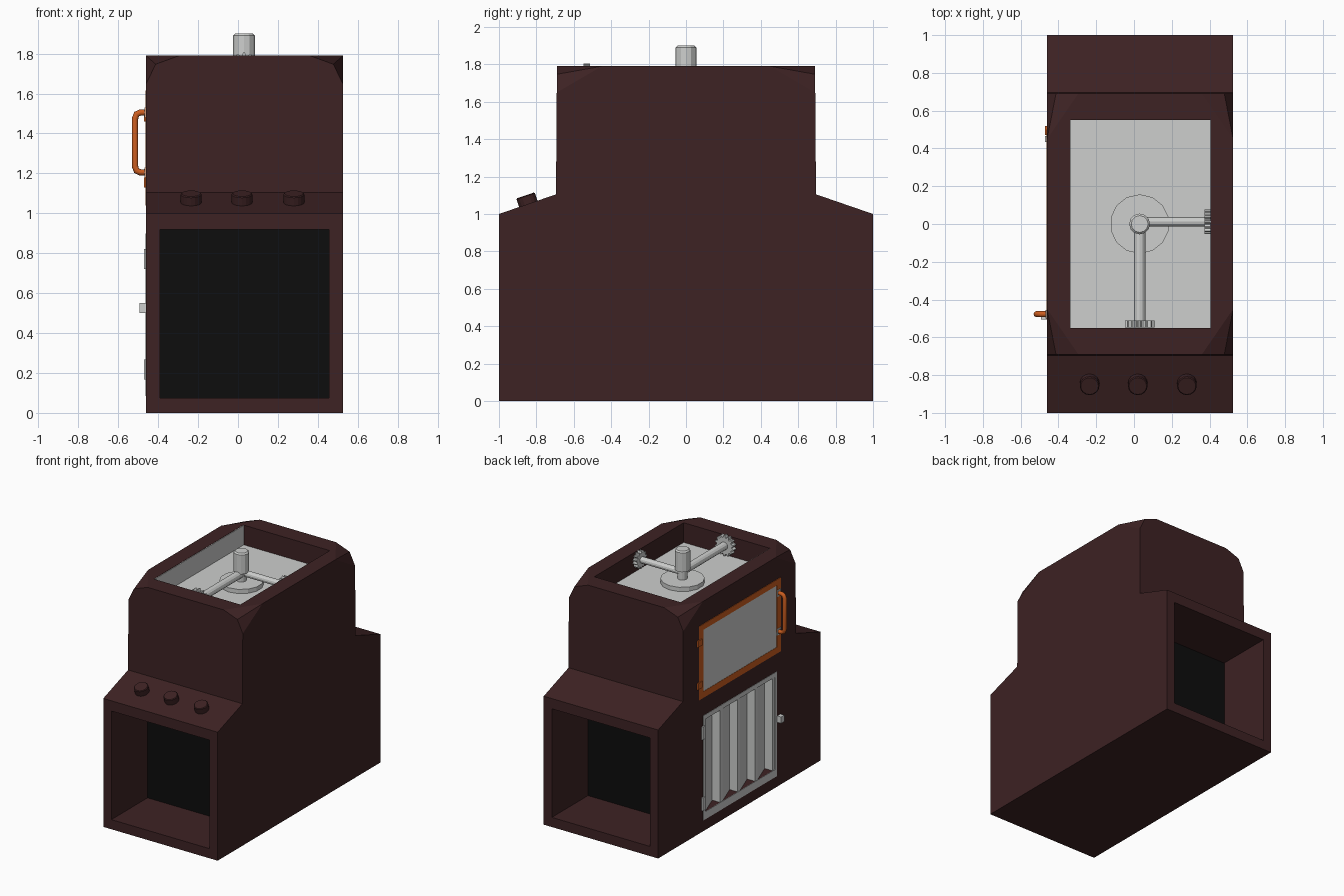
import bpy, bmesh, math
from mathutils import Vector

if "Cube" in bpy.data.objects:
    bpy.data.objects.remove(bpy.data.objects["Cube"])


def material(name, r, g, b):
    m = bpy.data.materials.new(name)
    m.diffuse_color = (r, g, b, 1)
    m.use_nodes = True
    m.node_tree.nodes["Principled BSDF"].inputs["Base Color"].default_value = m.diffuse_color
    return m


BROWN = material("dark_brown", .047, .016, .017)
BLACK = material("black", .004, .004, .004)
SILVER = material("silver", .61, .62, .61)
ORANGE = material("orange", .60, .11, .014)
X0, X1, XC = -.46, .525, .0325


def finish(name, bm, mat):
    bmesh.ops.recalc_face_normals(bm, faces=bm.faces[:])
    me = bpy.data.meshes.new(name)
    bm.to_mesh(me)
    bm.free()
    ob = bpy.data.objects.new(name, me)
    bpy.context.collection.objects.link(ob)
    me.materials.append(mat)
    return ob


def box(name, x, y, z, mat):
    bm = bmesh.new()
    bmesh.ops.create_cube(bm, size=1)
    for v in bm.verts:
        v.co = [(a + b) / 2 + c * (b - a) for (a, b), c in zip((x, y, z), v.co)]
    return finish(name, bm, mat)


def prism(name, points, offset, mat):
    """Extrude a closed outline of 3D points by an offset."""
    bm = bmesh.new()
    f = bm.faces.new([bm.verts.new(p) for p in points])
    g = bmesh.ops.extrude_face_region(bm, geom=[f])
    bmesh.ops.translate(bm, vec=offset, verts=[v for v in g["geom"] if isinstance(v, bmesh.types.BMVert)])
    return finish(name, bm, mat)


def rod(name, a, b, r, mat, sides=12, bevel=0):
    a, b = Vector(a), Vector(b)
    bm = bmesh.new()
    bmesh.ops.create_cone(bm, cap_ends=True, segments=sides, radius1=r, radius2=r, depth=(b - a).length)
    if bevel:
        top = [e for e in bm.edges if all(v.co.z > 0 for v in e.verts)]
        bmesh.ops.bevel(bm, geom=top, offset=bevel, segments=1, affect='EDGES')
    q = (b - a).to_track_quat('Z', 'Y')
    for v in bm.verts:
        v.co = q @ v.co + (a + b) / 2
    return finish(name, bm, mat)


def gear(name, centre, axis, r, mat, thick=.035, teeth=14):
    c, axis = Vector(centre), Vector(axis)
    side = axis.cross(Vector((0, 0, 1)))
    pts = []
    for i in range(teeth * 4):
        a = 2 * math.pi * (i - .5) / (teeth * 4)
        k = r if i % 4 < 2 else r * .8
        pts.append(c + k * (math.sin(a) * side + math.cos(a) * Vector((0, 0, 1))))
    return prism(name, pts, -axis * thick, mat)


def cut(target, x, y, z):
    cutter = box("cutter", x, y, z, BROWN)
    cutter.hide_render = True
    m = target.modifiers.new("cut", 'BOOLEAN')
    m.operation, m.solver, m.object = 'DIFFERENCE', 'EXACT', cutter
    bpy.context.view_layer.objects.active = target
    bpy.ops.object.modifier_apply(modifier=m.name)
    bpy.data.objects.remove(cutter)


# lower housing with sloped shoulders, two open bays and the louvre recess
outline = [(-1, 0), (1, 0), (1, 1), (.695, 1.105), (-.695, 1.105), (-1, 1)]
lower = prism("lower_housing", [(X0, y, z) for y, z in outline], (X1 - X0, 0, 0), BROWN)
for s, label in ((-1, "front"), (1, "back")):
    cut(lower, (-.39, .455), sorted((s * .55, s * 1.1)), (.075, .92))
    box(label + "_bay_panel", (-.39, .455), sorted((s * .55, s * .556)), (.075, .92), BLACK)
cut(lower, (-.55, X0 + .072), (-.44, .44), (.145, .865))

# upper housing, its four top corners faceted by two plane cuts each
upper = prism("upper_housing", [(X0, -.695, 1.105), (X0, .695, 1.105), (X0, .69, 1.79), (X0, -.69, 1.79)],
              (X1 - X0, 0, 0), BROWN)
bm = bmesh.new()
bm.from_mesh(upper.data)
for sx in (-1, 1):
    for sy in (-1, 1):
        def P(x, y, z):
            return Vector((XC + sx * (x - XC), sy * y, z))
        a, b = P(X1, .45, 1.79), P(.36, .69, 1.79)
        m, c = P(.478, .69, 1.747), P(X1, .69, 1.65)
        for p, q in ((b, m), (m, c)):
            n = (p - a).cross(q - a).normalized()
            if n.z < 0:
                n = -n
            bmesh.ops.bisect_plane(bm, geom=bm.verts[:] + bm.edges[:] + bm.faces[:], dist=1e-5,
                                   plane_co=a, plane_no=n, clear_outer=True)
            bmesh.ops.holes_fill(bm, edges=[e for e in bm.edges if e.is_boundary], sides=0)
bmesh.ops.recalc_face_normals(bm, faces=bm.faces[:])
bm.to_mesh(upper.data)
bm.free()

# top basin with silver floor and silver window-side wall
cut(upper, (-.34, .405), (-.55, .55), (1.63, 2))
box("basin_floor", (-.34, .405), (-.55, .55), (1.63, 1.637), SILVER)
box("basin_window_wall", (-.34, -.335), (-.55, .55), (1.63, 1.788), SILVER)

# stirring mast, arms and gears
rod("mast_disc", (.03, 0, 1.635), (.03, 0, 1.67), .157, SILVER, 14)
rod("mast_neck", (.03, 0, 1.66), (.03, 0, 1.76), .035, SILVER)
rod("mast", (.03, 0, 1.74), (.03, 0, 1.9), .055, SILVER, 12, .01)
rod("front_arm", (.03, 0, 1.725), (.03, -.53, 1.725), .03, SILVER)
rod("side_arm", (.03, .012, 1.725), (.39, .012, 1.725), .024, SILVER)
gear("front_gear", (.03, -.547, 1.725), (0, -1, 0), .08, SILVER)
gear("side_gear", (.407, .012, 1.725), (1, 0, 0), .066, SILVER)

# control knobs standing on the front slope
n = Vector((0, -.325, .946))
for i, x in enumerate((-.235, .02, .28)):
    base = Vector((x, -.842, 1.052))
    rod(f"knob_{i + 1}", base, base + n * .05, .052, BROWN, 16, .005)


def frame(name, x, y, z, side, bottom, top, mat):
    """Four flat bars around an opening on the left side."""
    box(name + "_bottom", x, y, (z[0], z[0] + bottom), mat)
    box(name + "_top", x, y, (z[1] - top, z[1]), mat)
    for k, (a, b) in enumerate(((y[0], y[0] + side), (y[1] - side, y[1]))):
        box(f"{name}_side_{k + 1}", x, (a, b), (z[0] + bottom, z[1] - top), mat)


# window with orange frame, hinges and handle
frame("window_frame", (X0 - .004, X0), (-.505, .5), (1.04, 1.615), .05, .05, .045, ORANGE)
box("window_glass", (X0 - .002, X0), (-.455, .45), (1.09, 1.57), SILVER)
for i, z in enumerate((1.155, 1.485)):
    box(f"window_hinge_{i + 1}", (X0 - .01, X0), (.47, .52), (z - .025, z + .025), ORANGE)
for i, z in enumerate((1.205, 1.505)):
    box(f"handle_mount_{i + 1}", (X0 - .008, X0), (-.5, -.455), (z - .025, z + .025), SILVER)
cu = bpy.data.curves.new("window_handle", 'CURVE')
cu.dimensions, cu.bevel_depth, cu.bevel_resolution, cu.use_fill_caps = '3D', .016, 2, True
path = [(X0, 1.205), (-.49, 1.205), (-.508, 1.213), (-.516, 1.235),
        (-.516, 1.475), (-.508, 1.497), (-.49, 1.505), (X0, 1.505)]
sp = cu.splines.new('POLY')
sp.points.add(len(path) - 1)
for p, (x, z) in zip(sp.points, path):
    p.co = (x, -.477, z, 1)
handle = bpy.data.objects.new("window_handle", cu)
bpy.context.collection.objects.link(handle)
cu.materials.append(ORANGE)

# louvred door: thin frame over four sawtooth slats
frame("door_frame", (X0 - .003, X0), (-.458, .448), (.085, .9), .025, .06, .035, SILVER)
step = .86 / 4
for i in range(4):
    y = .423 - i * step
    prism(f"louvre_{i + 1}", [(X0, y, .145), (X0 + .07, y - step + .03, .145), (X0, y - step + .03, .145),
                              (X0, y - step, .145), (X0 + .072, y - step, .145), (X0 + .072, y, .145)][:1] +
          [(X0 + .068, y - step + .03, .145), (X0, y - step + .03, .145), (X0, y - step, .145),
           (X0 + .072, y - step, .145), (X0 + .072, y, .145)], (0, 0, .72), SILVER)
for i, z in enumerate((.218, .77)):
    box(f"door_hinge_{i + 1}", (X0 - .012, X0), (.435, .465), (z - .05, z + .05), SILVER)
box("door_latch", (X0 - .033, X0), (-.505, -.465), (.5, .55), SILVER)
